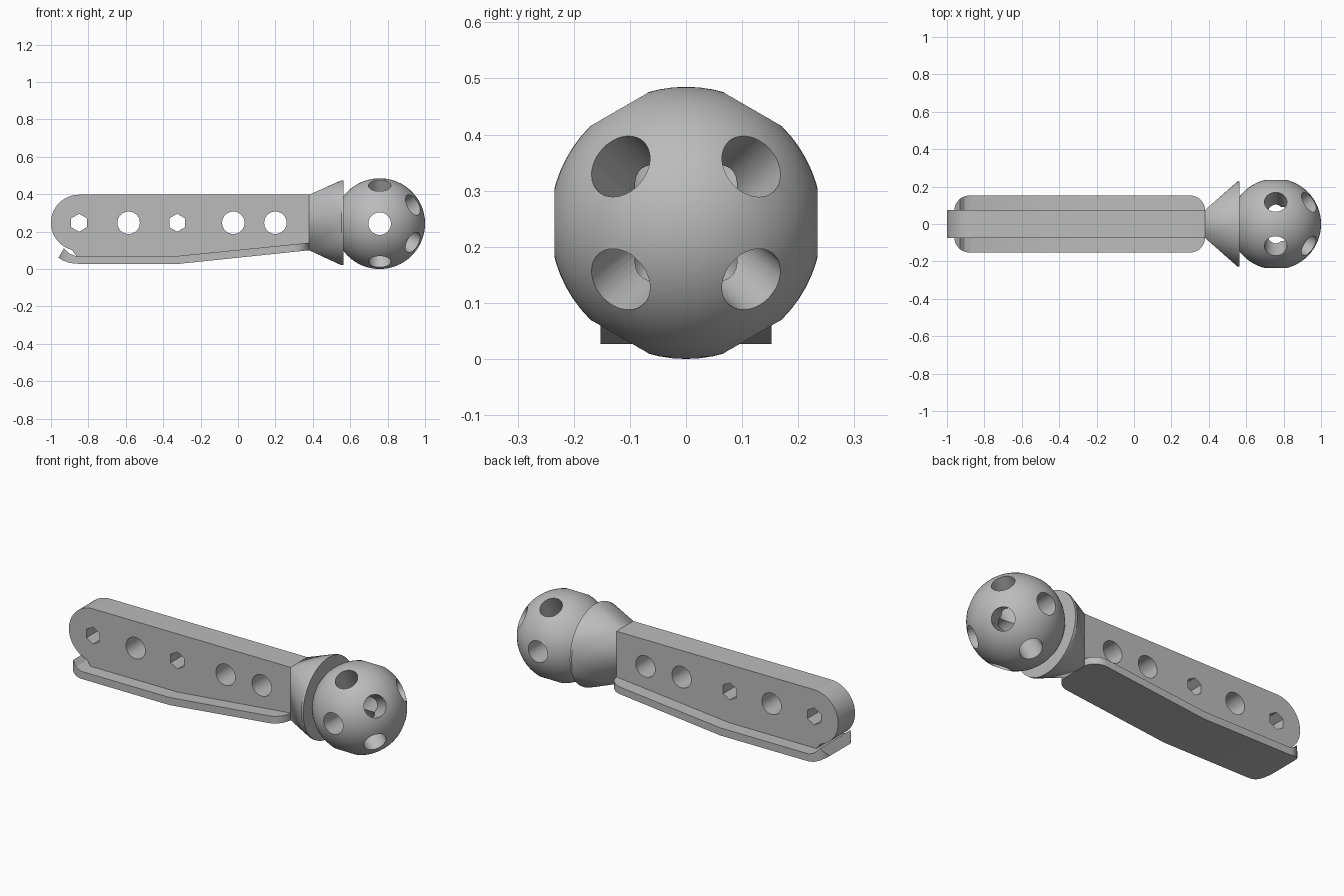
import bpy, bmesh
from math import radians, sin, cos, pi
from mathutils import Vector

cube = bpy.data.objects.get("Cube")
if cube:
    bpy.data.objects.remove(cube, do_unlink=True)

grey = bpy.data.materials.new("plain grey")
grey.use_nodes = True
COLOUR = (0.5, 0.5, 0.5, 1)
grey.diffuse_color = COLOUR
grey.node_tree.nodes["Principled BSDF"].inputs["Base Color"].default_value = COLOUR

BAR_Z = 0.247
BALL = Vector((0.7575, 0, 0.2425))
BALL_R = 0.2425
HOLE_R = 0.06


def make(name, bm):
    bmesh.ops.recalc_face_normals(bm, faces=bm.faces)
    mesh = bpy.data.meshes.new(name)
    bm.to_mesh(mesh)
    bm.free()
    mesh.materials.append(grey)
    obj = bpy.data.objects.new(name, mesh)
    bpy.context.collection.objects.link(obj)
    return obj


def prism(name, points, axis, low, high):
    """Extrude a flat outline along y or z."""
    bm = bmesh.new()
    place = (lambda a, b: (a, low, b)) if axis == "y" else (lambda a, b: (a, b, low))
    face = bm.faces.new([bm.verts.new(place(a, b)) for a, b in points])
    ext = bmesh.ops.extrude_face_region(bm, geom=[face])
    move = Vector((0, high - low, 0)) if axis == "y" else Vector((0, 0, high - low))
    bmesh.ops.translate(bm, vec=move, verts=[v for v in ext["geom"] if isinstance(v, bmesh.types.BMVert)])
    return make(name, bm)


def rod(start, direction, length, radius, sides=40):
    """Cylinder cutter that begins at start."""
    bm = bmesh.new()
    bmesh.ops.create_cone(bm, cap_ends=True, segments=sides, radius1=radius, radius2=radius, depth=length)
    obj = make("cutter", bm)
    direction = Vector(direction).normalized()
    obj.rotation_euler = direction.to_track_quat("Z", "Y").to_euler()
    obj.location = Vector(start) + direction * length / 2
    obj.hide_render = True
    return obj


def boolean(obj, other, operation="DIFFERENCE"):
    mod = obj.modifiers.new("cut", "BOOLEAN")
    mod.operation, mod.object, mod.solver = operation, other, "EXACT"
    bpy.context.view_layer.objects.active = obj
    bpy.ops.object.modifier_apply(modifier=mod.name)
    bpy.data.objects.remove(other, do_unlink=True)


def smooth(obj, angle):
    bpy.ops.object.select_all(action="DESELECT")
    obj.select_set(True)
    bpy.context.view_layer.objects.active = obj
    bpy.ops.object.shade_smooth_by_angle(angle=radians(angle))


def arc(cx, cy, r, start, end, steps):
    return [(cx + r * cos(radians(start + (end - start) * i / steps)),
             cy + r * sin(radians(start + (end - start) * i / steps))) for i in range(steps + 1)]


# Upright handle bar with a round end, and alternating hexagonal and round holes
outline = arc(-0.85, BAR_Z, 0.15, 90, 255, 28)
outline += [(-0.85, 0.05), (-0.32, 0.05), (0.385, 0.12), (0.385, 0.397)]
bar = prism("handle_bar", outline, "y", -0.075, 0.075)
for x, r, sides in ((-0.85, 0.048, 6), (-0.585, HOLE_R, 40), (-0.325, 0.048, 6),
                    (-0.025, HOLE_R, 40), (0.2, HOLE_R, 40)):
    cutter = rod((x, -0.2, BAR_Z), (0, 1, 0), 0.4, r, sides)
    boolean(bar, cutter)
smooth(bar, 30)

# Bent flange below the bar, with rounded corners in plan
side = [(-0.96, 0.06), (-0.935, 0.045), (-0.905, 0.034), (-0.87, 0.028), (-0.32, 0.027),
        (0.38, 0.1), (0.38, 0.14), (-0.32, 0.07), (-0.87, 0.07), (-0.905, 0.084), (-0.93, 0.112)]
flange = prism("bottom_flange", side, "y", -0.152, 0.152)
plan = []
for cx, cy, start in ((0.3, 0.072, 0), (-0.88, 0.072, 90), (-0.88, -0.072, 180), (0.3, -0.072, 270)):
    plan += arc(cx, cy, 0.08, start, start + 90, 10)
boolean(flange, prism("cutter", plan, "z", -0.1, 0.3), "INTERSECT")
smooth(flange, 25)

# Flared neck from the bar's end to a round rim
bm = bmesh.new()
for y in (-0.075, 0.075):
    for z in (0.1, 0.397):
        bm.verts.new((0.38, y, z))
for x in (0.553, 0.565):
    for i in range(64):
        a = 2 * pi * i / 64
        bm.verts.new((x, 0.227 * cos(a), BAR_Z + 0.227 * sin(a)))
bmesh.ops.convex_hull(bm, input=bm.verts)
neck = make("flared_neck", bm)
smooth(neck, 25)

# Hollowed ball: three bores across and four blind holes in the outer end
bm = bmesh.new()
bmesh.ops.create_uvsphere(bm, u_segments=64, v_segments=32, radius=BALL_R)
bmesh.ops.translate(bm, vec=BALL, verts=bm.verts)
ball = make("ball", bm)
for degrees in (0, 60, 120):
    d = Vector((0, cos(radians(degrees)), sin(radians(degrees))))
    boolean(ball, rod(BALL - d * 0.4, d, 0.8, HOLE_R))
for y in (-1, 1):
    for z in (-1, 1):
        boolean(ball, rod(BALL, (0.18, 0.118 * y, 0.102 * z), 0.4, HOLE_R))
smooth(ball, 30)
